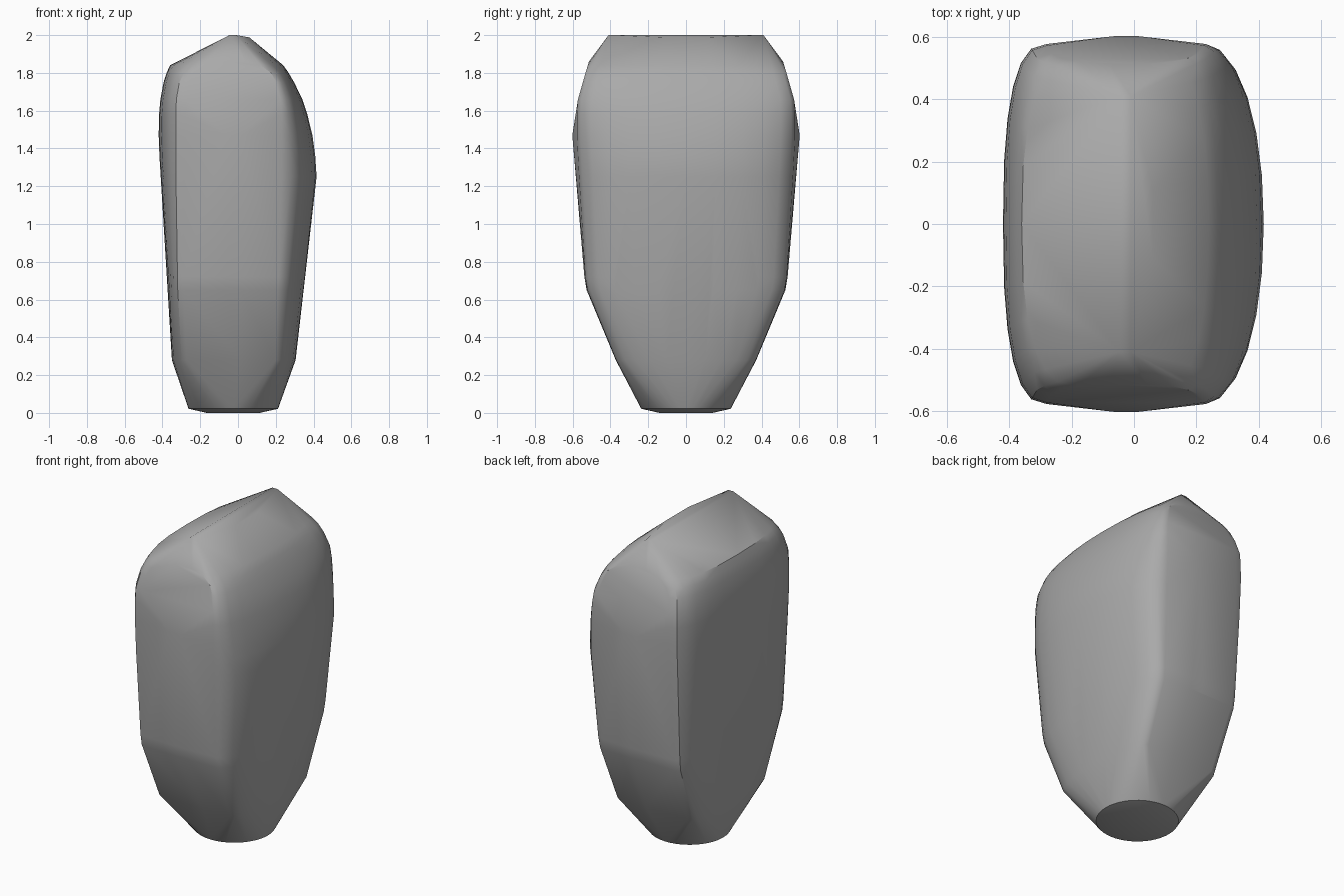
import bpy, bmesh, math

cube = bpy.data.objects.get("Cube")
if cube:
    bpy.data.objects.remove(cube)

# Stone colour
stone = bpy.data.materials.new("stone grey")
grey = (0.4, 0.4, 0.4, 1)
stone.diffuse_color = grey
stone.use_nodes = True
stone.node_tree.nodes["Principled BSDF"].inputs["Base Color"].default_value = grey

CENTRE = -0.025
STEPS = 12


def side_arc(z, inner, outer, depth, power):
    """Rounded side wall, bulging in x between the two flat ends."""
    points = []
    for i in range(STEPS + 1):
        t = math.pi * (i / STEPS - 0.5)
        c, s = max(math.cos(t), 0), math.sin(t)
        x = inner + (outer - inner) * c ** (2 / power)
        y = math.copysign(abs(s) ** (2 / power), s) * depth
        points.append((x, y, z))
    return points


def section(z, left, right, flat_left, flat_right, depth, peak):
    """Level cross-section with slightly peaked ends."""
    points = side_arc(z, flat_left, left, depth, 2.6)
    points += side_arc(z, flat_right, right, depth, 2.1)
    points += [(CENTRE + d, s * peak, z) for s in (-1, 1) for d in (-0.04, 0.04)]
    return points


def disc(z, radius):
    return [(CENTRE + radius * math.cos(a), radius * math.sin(a), z)
            for a in (math.tau * i / 48 for i in range(48))]


# Foot, body and shoulder sections: z, side extents, flat end extents, depth, peak
points = disc(0, 0.14) + disc(0.022, 0.237)
for row in (
    (0.28, -0.35, 0.305, -0.27, 0.20, 0.37, 0.372),
    (0.65, -0.372, 0.35, -0.29, 0.21, 0.522, 0.526),
    (0.72, -0.376, 0.356, -0.29, 0.215, 0.533, 0.538),
    (1.25, -0.408, 0.416, -0.285, 0.23, 0.566, 0.58),
    (1.36, -0.416, 0.409, -0.28, 0.23, 0.572, 0.59),
    (1.47, -0.42, 0.394, -0.28, 0.23, 0.577, 0.602),
    (1.58, -0.418, 0.367, -0.28, 0.23, 0.577, 0.586),
    (1.66, -0.411, 0.341, -0.28, 0.225, 0.572, 0.574),
    (1.75, -0.394, 0.297, -0.265, 0.205, 0.546, 0.546),
    (1.80, -0.378, 0.268, -0.235, 0.175, 0.532, 0.532),
    (1.84, -0.36, 0.24, -0.18, 0.12, 0.52, 0.52),
):
    points += section(*row)

# Arch tips and the off-centre crest
for s in (-1, 1):
    points += [(-0.08, s * 0.514, 1.86), (0.04, s * 0.514, 1.86),
               (-0.045, s * 0.41, 2.0), (-0.01, s * 0.41, 2.0),
               (0.06, s * 0.11, 1.988)]

# Wrap the sections in one chiselled skin
bm = bmesh.new()
for p in points:
    bm.verts.new(p)
bmesh.ops.remove_doubles(bm, verts=bm.verts[:], dist=0.002)
bmesh.ops.convex_hull(bm, input=bm.verts[:])
bmesh.ops.delete(bm, geom=[v for v in bm.verts if not v.link_faces], context='VERTS')
bmesh.ops.dissolve_limit(bm, angle_limit=math.radians(1), verts=bm.verts[:],
                         edges=bm.edges[:])
bmesh.ops.recalc_face_normals(bm, faces=bm.faces[:])
mesh = bpy.data.meshes.new("stone_body")
bm.to_mesh(mesh)
bm.free()
mesh.materials.append(stone)

body = bpy.data.objects.new("stone_body", mesh)
bpy.context.collection.objects.link(body)
bpy.ops.object.select_all(action='DESELECT')
body.select_set(True)
bpy.context.view_layer.objects.active = body
bpy.ops.object.shade_smooth_by_angle(angle=math.radians(30))
